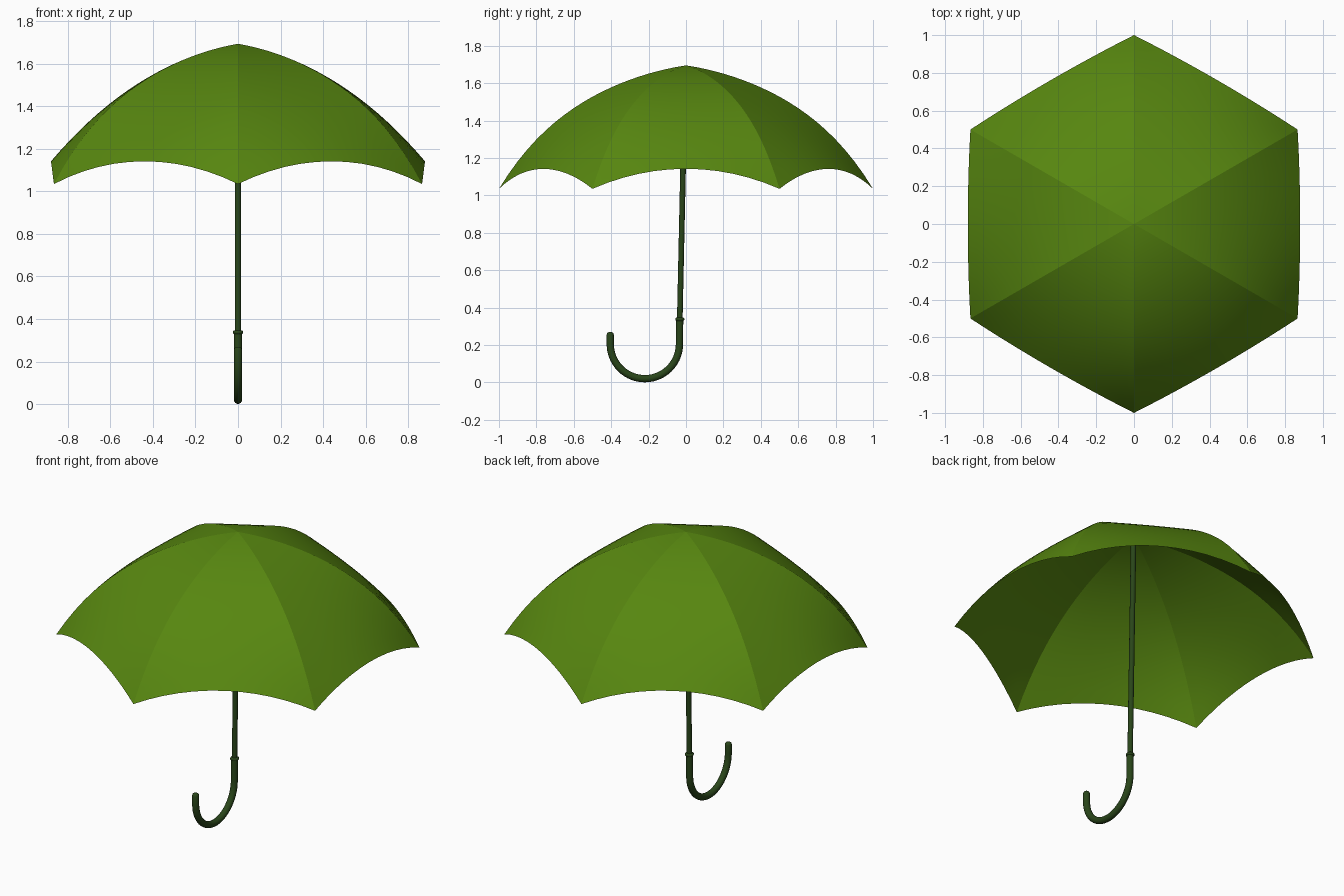
import bpy, bmesh, math
from mathutils import Vector

cube = bpy.data.objects.get("Cube")
if cube:
    bpy.data.objects.remove(cube, do_unlink=True)


def make_material(name, rgb):
    mat = bpy.data.materials.new(name)
    mat.use_nodes = True
    color = (*rgb, 1)
    mat.diffuse_color = color
    mat.node_tree.nodes["Principled BSDF"].inputs["Base Color"].default_value = color
    return mat


leaf_green = make_material("leaf green", (0.095, 0.24, 0.005))
dark_green = make_material("dark green", (0.022, 0.06, 0.010))


def add_object(name, bm, mat):
    mesh = bpy.data.meshes.new(name)
    bm.to_mesh(mesh)
    bm.free()
    mesh.materials.append(mat)
    obj = bpy.data.objects.new(name, mesh)
    bpy.context.collection.objects.link(obj)
    for poly in mesh.polygons:
        poly.use_smooth = True
    return obj


# Canopy: six fabric panels stretched between curved ribs
TOP, RIBS, ACROSS, DOWN = 1.695, 6, 12, 20


def canopy_point(rib, s, t):
    ends = [Vector((math.sin(a), math.cos(a), 0)) * t
            for a in (math.tau * (rib + k) / RIBS for k in (0, 1))]
    p = ends[0].lerp(ends[1], s)
    bulge = 4 * s * (1 - s) * t ** 5
    p *= 1 + 0.016 * bulge
    p.z = TOP - 0.15 * t - 0.35 * t ** 2 - 0.16 * t ** 5 + 0.107 * bulge
    return p


bm = bmesh.new()
apex = bm.verts.new((0, 0, TOP))
rings = [[bm.verts.new(canopy_point(rib, i / ACROSS, j / DOWN))
          for rib in range(RIBS) for i in range(ACROSS)]
         for j in range(1, DOWN + 1)]
count = RIBS * ACROSS
for i in range(count):
    n = (i + 1) % count
    bm.faces.new((apex, rings[0][n], rings[0][i]))
    for upper, lower in zip(rings, rings[1:]):
        bm.faces.new((upper[i], upper[n], lower[n], lower[i]))
bmesh.ops.recalc_face_normals(bm, faces=bm.faces)
if sum(f.normal.z for f in bm.faces) < 0:
    bmesh.ops.reverse_faces(bm, faces=bm.faces)
# Keep the seams along the ribs crisp
for i in range(0, count, ACROSS):
    line = [apex] + [ring[i] for ring in rings]
    for a, b in zip(line, line[1:]):
        bm.edges.get((a, b)).smooth = False
add_object("canopy", bm, leaf_green)


# Tubes swept along a path in the YZ plane, with closed ends
def tube(name, path, radii, mat, sides=16):
    bm = bmesh.new()
    loops = []
    for k, (p, r) in enumerate(zip(path, radii)):
        d = (path[min(k + 1, len(path) - 1)] - path[max(k - 1, 0)]).normalized()
        side = Vector((1, 0, 0))
        up = d.cross(side)
        loops.append([bm.verts.new(p + r * (math.cos(a) * side + math.sin(a) * up))
                      for a in (math.tau * i / sides for i in range(sides))])
    for a, b in zip(loops, loops[1:]):
        for i in range(sides):
            n = (i + 1) % sides
            bm.faces.new((a[i], a[n], b[n], b[i]))
    bm.faces.new(loops[0])
    bm.faces.new(loops[-1])
    bmesh.ops.recalc_face_normals(bm, faces=bm.faces)
    for e in bm.edges:
        if len(e.link_faces) == 2 and e.calc_face_angle() > math.radians(50):
            e.smooth = False
    return add_object(name, bm, mat)


# Shaft, leaning slightly forward towards the handle
shaft_top, shaft_foot = Vector((0, -0.004, 1.685)), Vector((0, -0.034, 0.30))
tube("shaft", [shaft_top, shaft_foot], [0.015, 0.015], dark_green)

# Collar between shaft and handle
tube("collar", [Vector((0, -0.033, z)) for z in (0.328, 0.333, 0.341, 0.346)],
     [0.019, 0.024, 0.024, 0.019], dark_green)

# Hooked handle
hook = Vector((0, -0.220, 0.205))
R, GRIP = 0.185, 0.0195
path = [Vector((0, -0.034, 0.335))]
path += [hook + R * Vector((0, math.cos(a), -math.sin(a)))
         for a in (math.pi * k / 28 for k in range(29))]
path += [Vector((0, hook.y - R, z)) for z in (0.255, 0.264, 0.269)]
radii = [GRIP] * (len(path) - 2) + [0.016, 0.009]
tube("handle", path, radii, dark_green)
